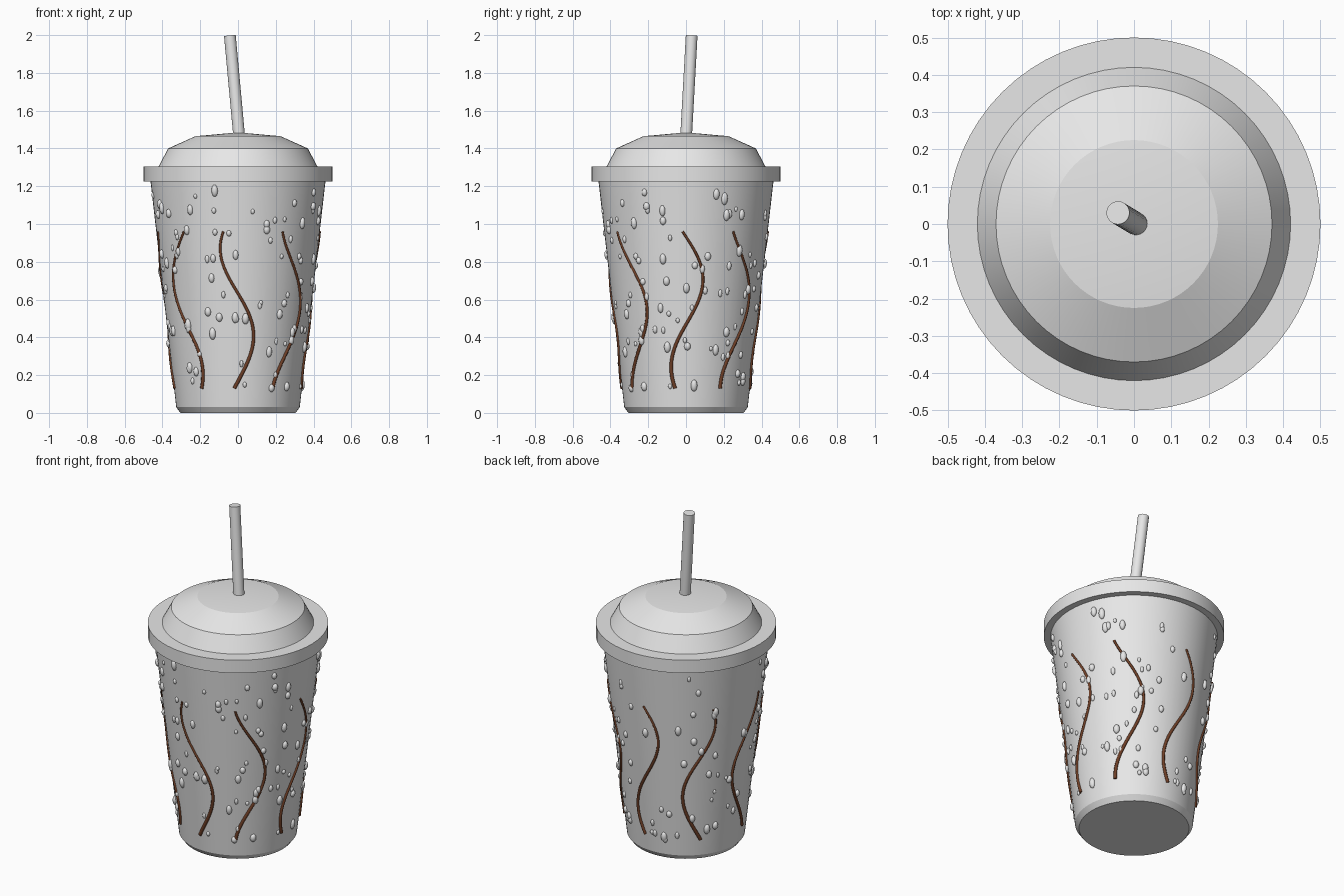
import bpy, bmesh, random
from math import sin, cos, pi, radians, tau, atan2
from mathutils import Vector, Matrix

cube = bpy.data.objects.get("Cube")
if cube:
    bpy.data.objects.remove(cube, do_unlink=True)


def material(name, rgb):
    m = bpy.data.materials.new(name)
    m.use_nodes = True
    m.diffuse_color = (*rgb, 1)
    m.node_tree.nodes["Principled BSDF"].inputs["Base Color"].default_value = (*rgb, 1)
    return m


GREY = material("pale grey", (0.8, 0.8, 0.8))
BROWN = material("chocolate brown", (0.16, 0.05, 0.02))


def finish(name, bm, mat, angle=30):
    bmesh.ops.recalc_face_normals(bm, faces=bm.faces)
    mesh = bpy.data.meshes.new(name)
    bm.to_mesh(mesh)
    bm.free()
    mesh.materials.append(mat)
    ob = bpy.data.objects.new(name, mesh)
    bpy.context.collection.objects.link(ob)
    bpy.ops.object.select_all(action="DESELECT")
    ob.select_set(True)
    bpy.context.view_layer.objects.active = ob
    bpy.ops.object.shade_smooth_by_angle(angle=radians(angle))
    return ob


def lathe(name, profile, mat, steps=64):
    """Spin a (radius, height) profile around the z axis."""
    bm = bmesh.new()
    verts = [bm.verts.new((r, 0, z)) for r, z in profile]
    edges = [bm.edges.new(pair) for pair in zip(verts, verts[1:])]
    bmesh.ops.spin(bm, geom=verts + edges, cent=(0, 0, 0), axis=(0, 0, 1),
                   angle=tau, steps=steps)
    bmesh.ops.remove_doubles(bm, verts=bm.verts, dist=0.0001)
    return finish(name, bm, mat, 15)


FOOT, FOOT_Z, BRIM, BRIM_Z = 0.327, 0.03, 0.463, 1.225


def cup_radius(z):
    return FOOT + (BRIM - FOOT) * (z - FOOT_Z) / (BRIM_Z - FOOT_Z)


# Tapered cup with a chamfered foot
lathe("cup", [(0, 0), (0.305, 0), (FOOT, FOOT_Z), (BRIM, BRIM_Z), (0, BRIM_Z)], GREY)

# Lid with a flat rim and a stepped dome
lathe("lid", [(0, 1.226), (0.5, 1.226), (0.5, 1.305), (0.42, 1.305),
              (0.37, 1.4), (0.225, 1.465), (0, 1.485)], GREY)

# Leaning straw
base, tip = Vector((0.012, -0.003, 1.4)), Vector((-0.043, 0.03, 1.997))
axis = tip - base
bm = bmesh.new()
bmesh.ops.create_cone(bm, cap_ends=True, segments=24, radius1=0.031, radius2=0.031,
                      depth=axis.length,
                      matrix=Matrix.Translation((base + tip) / 2)
                      @ axis.to_track_quat("Z", "Y").to_matrix().to_4x4())
finish("straw", bm, GREY)

# Wavy sauce streaks: one per eighth of a turn, each with its own crest height
crests = [0.7, 0.6, 0.75, 0.87, 0.97, 0.22, 0.4, 0.55]
LOW, HIGH, POINTS = 0.13, 0.96, 40
for i, crest in enumerate(crests):
    curve = bpy.data.curves.new("sauce_streak", "CURVE")
    curve.dimensions = "3D"
    curve.bevel_depth = 0.01
    curve.bevel_resolution = 2
    curve.use_fill_caps = True
    line = curve.splines.new("POLY")
    line.points.add(POINTS - 1)
    for k, p in enumerate(line.points):
        t = k / (POINTS - 1)
        z = LOW + (HIGH - LOW) * t
        a = i * pi / 4 + 0.225 * cos(tau * (z - crest) / 0.93)
        r = cup_radius(z)
        p.co = (r * cos(a), r * sin(a), z, 1)
        p.radius = 1 - 0.35 * t
    curve.materials.append(BROWN)
    ob = bpy.data.objects.new("sauce_streak_%d" % (i + 1), curve)
    bpy.context.collection.objects.link(ob)

# Condensation drops scattered over the cup wall
random.seed(4)
slope = atan2(BRIM - FOOT, BRIM_Z - FOOT_Z)
bm = bmesh.new()
for _ in range(170):
    z = random.uniform(0.12, 1.18)
    a = random.uniform(0, tau)
    s = random.uniform(0.009, 0.018)
    place = (Matrix.Rotation(a, 4, "Z") @ Matrix.Translation((cup_radius(z), 0, z))
             @ Matrix.Rotation(slope, 4, "Y")
             @ Matrix.Diagonal((s * 0.9, s, s * random.uniform(1.2, 1.9), 1)))
    bmesh.ops.create_uvsphere(bm, u_segments=12, v_segments=8, radius=1, matrix=place)
finish("water_drops", bm, GREY, 60)
